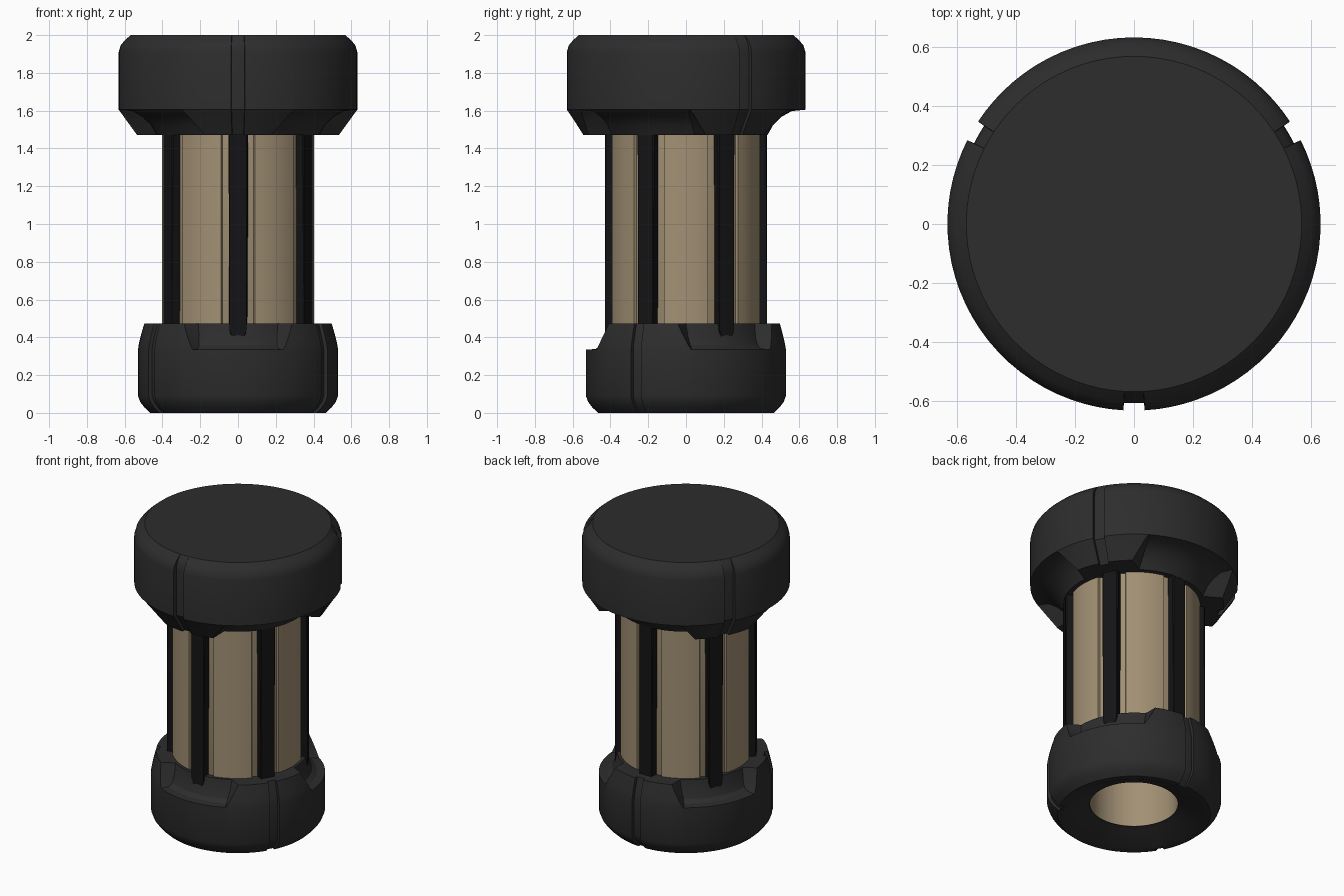
import bpy, bmesh
from math import sin, cos, radians, pi

if "Cube" in bpy.data.objects:
    bpy.data.objects.remove(bpy.data.objects["Cube"])


def material(name, col):
    m = bpy.data.materials.new(name)
    m.diffuse_color = (*col, 1)
    m.use_nodes = True
    m.node_tree.nodes["Principled BSDF"].inputs["Base Color"].default_value = m.diffuse_color
    return m


BLACK = material("black_rubber", (0.026, 0.026, 0.026))
DARK = material("dark_rib", (0.007, 0.007, 0.008))
TAN = material("tan_metal", (0.36, 0.28, 0.175))


def finish(name, bm, mat, angle=28):
    bmesh.ops.recalc_face_normals(bm, faces=bm.faces)
    me = bpy.data.meshes.new(name)
    bm.to_mesh(me)
    bm.free()
    ob = bpy.data.objects.new(name, me)
    bpy.context.collection.objects.link(ob)
    me.materials.append(mat)
    bpy.ops.object.select_all(action='DESELECT')
    ob.select_set(True)
    bpy.context.view_layer.objects.active = ob
    bpy.ops.object.shade_smooth_by_angle(angle=radians(angle))
    return ob


def polar(name, columns, mat, ring):
    """Skin columns of (angle, r, z) all the way round; ring=True joins profile ends, else caps them."""
    bm = bmesh.new()
    vs = [[bm.verts.new((r * cos(radians(a)), r * sin(radians(a)), z)) for a, r, z in c] for c in columns]
    n, k = len(vs), len(vs[0])
    for i in range(n):
        p, q = vs[i], vs[(i + 1) % n]
        for j in range(k if ring else k - 1):
            m = (j + 1) % k
            bm.faces.new((p[j], q[j], q[m], p[m]))
    if not ring:
        bm.faces.new([c[0] for c in vs])
        bm.faces.new([c[-1] for c in vs])
    return finish(name, bm, mat)


def cap(name, lobe, scoop, depth, edge_l, edge_s, start, ring):
    """Three lobes with a centre slot, separated by three scooped cut-outs."""
    half = []
    for a in (0, 1.6, 3.2):                                   # slot floor
        half.append([(a, r - d, z) for (r, z), d in zip(lobe, depth)])
    for t in range(7):                                        # lobe
        half.append([(3.3 + (e - 3.3) * t / 6, r, z) for (r, z), e in zip(lobe, edge_l)])
    for t in range(8):                                        # scoop
        half.append([(e + (60 - e) * t / 7, r, z) for (r, z), e in zip(scoop, edge_s)])
    mirrored = [[(-a, r, z) for a, r, z in c] for c in half[1:-1]]
    sector = mirrored[::-1] + half
    cols = [[(a + start + 120 * k, r, z) for a, r, z in c] for k in range(3) for c in sector]
    return polar(name, cols, BLACK, ring)


# Large top cap, lobes at the front and the two back sides
rim = [(.568, 2), (.60, 1.972), (.622, 1.945), (.632, 1.91), (.632, 1.605)]
cap("top_cap",
    rim + [(.612, 1.577), (.59, 1.543), (.567, 1.508), (.545, 1.472), (.37, 1.472)],
    rim + [(.56, 1.598), (.505, 1.567), (.462, 1.525), (.432, 1.472), (.37, 1.472)],
    [0, .012, .02, .025, .025, .025, .025, .025, .025, 0],
    [28] * 5 + [26, 24, 21.5, 19, 19],
    [28.5] * 5 + [28.5, 27.5, 26, 24, 24], -90, False)

# Smaller bottom cap with a conical recess, lobes turned by 60 degrees
base = [(.28, .11), (.268, .07), (.30, .06), (.42, .004), (.465, 0), (.495, .028), (.518, .058), (.53, .09), (.53, .335)]
cap("bottom_cap",
    base + [(.525, .365), (.517, .4), (.508, .435), (.498, .472), (.38, .472)],
    base + [(.48, .338), (.452, .356), (.432, .40), (.42, .472), (.38, .472)],
    [0, 0, 0, 0, .02, .02, .02, .02, .02, .02, .02, .02, .02, 0],
    [33] * 9 + [31, 29, 27, 25, 25],
    [33.5] * 9 + [33.5, 33, 31.5, 30, 30], 90, True)

# Hollow tan barrel with six slightly raised panels
cols = []
for k in range(6):
    for a, r in [(-30, .388), (-24, .388), (-17.6, .388)] + [(-17 + 34 * t / 8, .402) for t in range(9)] + [(17.6, .388), (24, .388)]:
        A = a + 60 * k
        cols.append([(A, .268, .072), (A, .268, 1.5), (A, r, 1.5), (A, r, .3), (A, .30, .12)])
polar("barrel", cols, TAN, True)

# Six dark ribs running along the barrel
for k in range(6):
    a = radians(30 + 60 * k)
    bm = bmesh.new()
    bmesh.ops.create_cube(bm, size=1)
    for v in bm.verts:
        x, y, z = v.co
        v.co = (.39 + x * .08, y * .104, 1.0 + z * 1.2)
        if z < 0:
            v.co.y *= .75
    low = [e for e in bm.edges if abs(e.verts[0].co.z - e.verts[1].co.z) > 1]
    cut = bmesh.ops.bisect_plane(bm, geom=bm.verts[:] + bm.edges[:] + bm.faces[:],
                                 plane_co=(0, 0, .44), plane_no=(0, 0, 1))
    for v in bm.verts:
        if v.co.z < 1.5 and v.co.z > .42:
            v.co.y = .052 if v.co.y > 0 else -.052
    bmesh.ops.bevel(bm, geom=[e for e in bm.edges if min(v.co.x for v in e.verts) > .4
                              and abs(e.verts[0].co.z - e.verts[1].co.z) > .02],
                    offset=.008, segments=1, affect='EDGES')
    ob = finish(f"rib_{k + 1}", bm, DARK)
    ob.rotation_euler.z = a
